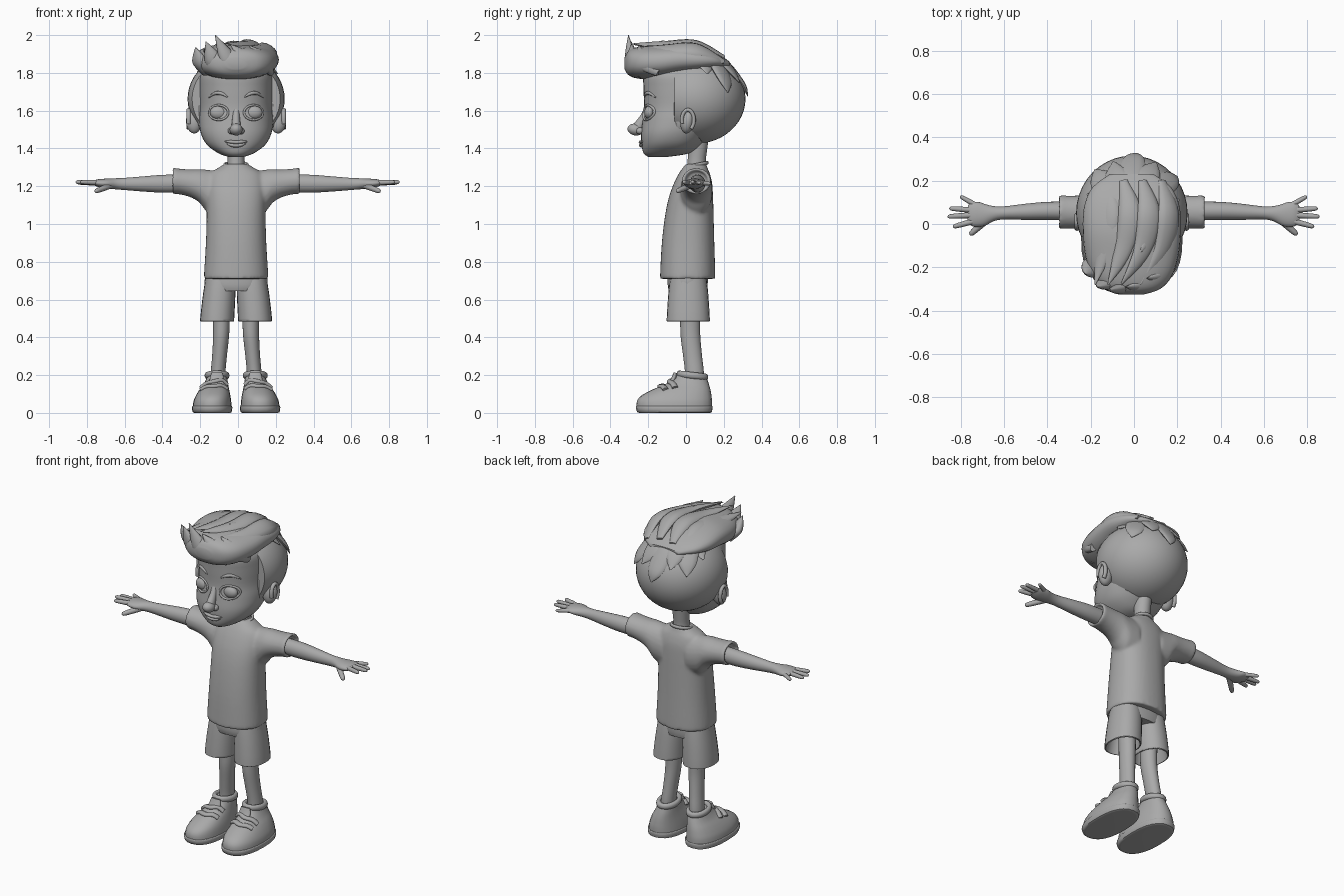
import bpy, bmesh
from math import sin, cos, pi, radians
from mathutils import Vector, Matrix
from mathutils.bvhtree import BVHTree

if "Cube" in bpy.data.objects:
    bpy.data.objects.remove(bpy.data.objects["Cube"], do_unlink=True)

CX = -0.01                      # the figure stands slightly off the middle
clay = bpy.data.materials.new("clay grey")
clay.use_nodes = True
clay.diffuse_color = (0.4, 0.4, 0.4, 1)
clay.node_tree.nodes["Principled BSDF"].inputs["Base Color"].default_value = (0.4, 0.4, 0.4, 1)


def finish(name, bm, mirror=False, cx=CX):
    bmesh.ops.recalc_face_normals(bm, faces=bm.faces[:])
    mesh = bpy.data.meshes.new(name)
    bm.to_mesh(mesh)
    bm.free()
    mesh.materials.append(clay)
    ob = bpy.data.objects.new(name, mesh)
    ob.location.x = cx
    bpy.context.collection.objects.link(ob)
    bpy.ops.object.select_all(action='DESELECT')
    ob.select_set(True)
    bpy.context.view_layer.objects.active = ob
    bpy.ops.object.shade_smooth_by_angle(angle=radians(50))
    if mirror:
        ob.modifiers.new("Mirror", 'MIRROR').use_mirror_merge = False
    return ob


def skin(name, rings, up=(0, 0, 1), axis=None, k=4, n=24, power=2, closed=False, **kw):
    """Skin smoothed rings (x, y, z, side radius, up radius) into a tube."""
    src = [Vector(r) for r in rings]
    m = len(src)
    at = lambda i: src[i % m] if closed else src[max(0, min(m - 1, i))]
    path = []
    for i in range(m if closed else m - 1):
        p0, p1, p2, p3 = at(i - 1), at(i), at(i + 1), at(i + 2)
        for j in range(k):
            t = j / k
            path.append(0.5 * (2 * p1 + (p2 - p0) * t + (2 * p0 - 5 * p1 + 4 * p2 - p3) * t * t
                               + (3 * p1 - p0 - 3 * p2 + p3) * t ** 3))
    if not closed:
        path.append(src[-1])
    bm, loops, q = bmesh.new(), [], len(path)
    for i, r in enumerate(path):
        a, b = (path[i - 1], path[(i + 1) % q]) if closed else (path[max(i - 1, 0)], path[min(i + 1, q - 1)])
        c = Vector(r[:3])
        t = Vector(axis) if axis else (Vector(b[:3]) - Vector(a[:3])).normalized()
        side = (up(c) if callable(up) else Vector(up)).cross(t).normalized()
        over = t.cross(side)
        loop = []
        for j in range(n):
            u, v = cos(2 * pi * j / n), sin(2 * pi * j / n)
            u, v = [(1 if w > 0 else -1) * abs(w) ** (2 / power) for w in (u, v)]
            loop.append(bm.verts.new(c + side * u * max(r[3], .001) + over * v * max(r[4], .001)))
        loops.append(loop)
    for i in range(q if closed else q - 1):
        a, b = loops[i], loops[(i + 1) % q]
        for j in range(n):
            bm.faces.new((a[j], a[(j + 1) % n], b[(j + 1) % n], b[j]))
    if not closed:
        bm.faces.new(loops[0])
        bm.faces.new(loops[-1])
    return finish(name, bm, **kw)


def stack(name, levels, x=0, **kw):
    """Horizontal rings given as (z, front y, back y, half width)."""
    rings = [(x, (f + b) / 2, z, w, (b - f) / 2) for z, f, b, w in levels]
    return skin(name, rings, up=(0, 1, 0), axis=(0, 0, 1), **kw)


def ball(name, loc, size, tilt=0, cut=None, **kw):
    bm = bmesh.new()
    bmesh.ops.create_uvsphere(bm, u_segments=40, v_segments=24, radius=1)
    bm.transform(Matrix.Translation(loc) @ Matrix.Rotation(tilt, 4, 'X') @ Matrix.Diagonal((*size, 1)))
    if cut is not None:         # trim away everything in front of y = cut
        geo = bm.verts[:] + bm.edges[:] + bm.faces[:]
        edge = bmesh.ops.bisect_plane(bm, geom=geo, plane_co=(0, cut, 0), plane_no=(0, -1, 0), clear_outer=True)
        bmesh.ops.contextual_create(bm, geom=[e for e in edge['geom_cut'] if isinstance(e, bmesh.types.BMEdge)])
    return finish(name, bm, **kw)


def projector(ob, way):
    tree = BVHTree.FromPolygons([v.co for v in ob.data.vertices], [p.vertices[:] for p in ob.data.polygons])
    way = Vector(way)
    return lambda p: tree.ray_cast(Vector(p) - way, way)[0] or Vector(p)


# Head and face
head = stack("head", [(1.355, -.2, -.1, .04), (1.375, -.225, .02, .095), (1.42, -.235, .08, .155),
                      (1.48, -.238, .13, .187), (1.55, -.23, .2, .197), (1.62, -.222, .24, .195),
                      (1.72, -.225, .26, .198), (1.8, -.22, .25, .19), (1.87, -.15, .18, .13),
                      (1.9, -.05, .08, .05)], n=40, power=2.25)
hit = projector(head, (0, 1, 0))


def on_face(name, pts, a, b, taper=True, **kw):
    rings = []
    for i, (x, z) in enumerate(pts):
        w = .35 if taper and i in (0, len(pts) - 1) else 1
        rings.append((*hit((x, 0, z)), a * w, b * w))
    return skin(name, rings, up=(0, -1, 0), n=12, **kw)


eye = hit((.092, 0, 1.59))
ball("eyes", eye + Vector((0, .012, 0)), (.047, .028, .036), mirror=True)
on_face("eyelids", [(.092 + .05 * cos(i * pi / 6), 1.59 + .039 * sin(i * pi / 6)) for i in range(12)],
        .006, .008, taper=False, closed=True, mirror=True)
on_face("eyebrows", [(.045, 1.672), (.075, 1.69), (.11, 1.692), (.145, 1.67)], .009, .009, mirror=True)
skin("nose_bridge", [(0, -.205, 1.6, .02, .02), (0, -.225, 1.56, .02, .022), (0, -.255, 1.51, .026, .03)], up=(0, -1, 0))
ball("nose", (0, -.268, 1.5), (.034, .042, .031), tilt=-.2)
ball("nostrils", (.026, -.243, 1.493), (.018, .022, .018), mirror=True)
on_face("upper_lip", [(-.06, 1.437), (-.03, 1.435), (0, 1.432), (.03, 1.435), (.06, 1.437)], .009, .014)
on_face("lower_lip", [(-.05, 1.427), (-.02, 1.417), (.02, 1.417), (.05, 1.427)], .01, .014)
ball("ears", (.222, .008, 1.545), (.043, .037, .066), tilt=-.15, mirror=True)
skin("ear_rims", [(.252, .01 + .032 * cos(a * .5), 1.55 + .054 * sin(a * .5), .01, .012) for a in range(-2, 8)],
     up=(1, 0, 0), n=10, mirror=True)

# Hair: cropped cap, swept top and tapered locks
CORE, SIZE = Vector((0, .05, 1.662)), Vector((.257, .265, .237))
ball("hair_cap", CORE, SIZE, cut=-.06)
ball("sideburns", (.178, -.035, 1.6), (.03, .032, .11), mirror=True)
top = [(-.326, 1.82, 1.88, .05), (-.3, 1.785, 1.92, .13), (-.24, 1.768, 1.94, .185), (-.14, 1.768, 1.95, .216),
       (-.03, 1.785, 1.955, .226), (.08, 1.8, 1.935, .22), (.17, 1.82, 1.9, .18), (.23, 1.83, 1.86, .1)]
skin("hair_top", [(0, y, (lo + hi) / 2, w, (hi - lo) / 2) for y, lo, hi, w in top], axis=(0, 1, 0), n=32, power=2.3)


def lock(name, pts, width, depth):
    shape = [.35, 1, .8, .05] if len(pts) == 4 else [.7, 1, .05]
    outward = lambda c: c - Vector((0, 0, 1.66))
    skin(name, [(*p, width * s, depth * s) for p, s in zip(pts, shape)], up=outward, n=12, k=6)


for turn, tip in [(-72, 34), (-48, 16), (-26, 24), (-4, 3), (20, 20), (44, 8), (70, 32)]:
    pts = []
    for lift, s in [(72, 1), (54, 1), (tip + 16, 1), (tip, 1.05)]:
        a, e = radians(turn + (72 - lift) * .12), radians(lift)
        pts.append(CORE + s * SIZE * Vector((sin(a) * cos(e), cos(a) * cos(e), sin(e))))
    lock("back_lock", pts, .062, .018)
for a, b, c in [((.03, -.25, 1.8), (-.04, -.292, 1.87), (-.11, -.305, 2.0)),
                ((-.08, -.23, 1.8), (-.12, -.272, 1.87), (-.16, -.29, 1.965)),
                ((-.16, -.17, 1.8), (-.192, -.21, 1.86), (-.215, -.23, 1.935)),
                ((.11, -.23, 1.8), (.06, -.28, 1.87), (-.03, -.29, 1.95)),
                ((.18, -.14, 1.81), (.145, -.23, 1.87), (.07, -.25, 1.945))]:
    lock("front_lock", (a, b, c), .048, .03)
for x, sweep, z in [(-.13, -.04, 1.915), (-.04, -.07, 1.94), (.05, -.1, 1.945), (.14, -.1, 1.92)]:
    lock("top_lock", [(x, .2, z - .06), (x + .03, .05, z), (x, -.12, z), (x + sweep, -.28, z + .01)], .055, .026)
lock("crown_spike", [(.1, .02, 1.93), (.08, -.06, 1.945), (.04, -.13, 1.97)], .035, .018)

# Neck and shirt
stack("neck", [(1.27, 0, .11, .05), (1.33, .008, .105, .045), (1.38, .01, .11, .046), (1.45, .0, .12, .05)])
shirt = [stack("shirt", [(.71, -.135, .152, .168), (.73, -.137, .155, .17), (.9, -.128, .15, .16), (1.05, -.11, .146, .156),
                         (1.15, -.088, .143, .158), (1.22, -.062, .138, .155), (1.27, -.036, .125, .135),
                         (1.3, -.015, .112, .09), (1.318, .0, .108, .062)], n=40, power=2.3)]
for s in (1, -1):
    sleeve = [(.08, 1.16, .085, .12), (.15, 1.172, .085, .115), (.19, 1.2, .082, .09), (.24, 1.215, .077, .074),
              (.3, 1.225, .076, .068), (.338, 1.229, .077, .069), (.338, 1.229, .06, .055), (.31, 1.227, .058, .053)]
    shirt.append(skin("sleeve", [(s * x, .055, z, a, b) for x, z, a, b in sleeve], axis=(s, 0, 0), k=2))
bpy.ops.object.select_all(action='DESELECT')
for ob in shirt:
    ob.select_set(True)
bpy.context.view_layer.objects.active = shirt[0]
bpy.ops.object.join()
weld = shirt[0].modifiers.new("Weld", 'REMESH')
weld.mode, weld.voxel_size, weld.use_smooth_shade = 'VOXEL', .009, True
relax = shirt[0].modifiers.new("Relax", 'SMOOTH')
relax.factor, relax.iterations = .5, 6
skin("collar", [(.06 * cos(i * pi / 6), .054 + .058 * sin(i * pi / 6), 1.312 + .012 * sin(i * pi / 6), .008, .01)
                for i in range(12)], closed=True, n=10)

# Arms, hands and fingers
HX = -.002
skin("arms", [(.3, .06, 1.214, .043, .048), (.4, .06, 1.213, .042, .047), (.5, .056, 1.212, .037, .04),
              (.6, .051, 1.212, .03, .032), (.65, .048, 1.213, .036, .029), (.7, .043, 1.214, .055, .026),
              (.74, .046, 1.217, .056, .02), (.765, .047, 1.218, .04, .01)], mirror=True, cx=HX)
fingers = [("little_fingers", (.72, .083, 1.217), (.8, .128, 1.214), .011),
           ("ring_fingers", (.73, .063, 1.219), (.85, .072, 1.218), .012),
           ("middle_fingers", (.73, .042, 1.22), (.858, .034, 1.222), .0125),
           ("index_fingers", (.73, .015, 1.219), (.833, -.013, 1.222), .0125),
           ("thumbs", (.67, .025, 1.205), (.755, -.05, 1.172), .015)]
for name, base, tip, r in fingers:
    a, b = Vector(base), Vector(tip)
    skin(name, [(*a.lerp(b, t), r * s, r * s) for t, s in [(0, 1.1), (.35, 1.05), (.7, .95), (.93, .75), (1, .15)]],
         n=12, mirror=True, cx=HX)

# Shorts with open legs
stack("shorts_seat", [(.645, -.09, .11, .15), (.68, -.097, .115, .167), (.76, -.095, .115, .16)], power=2.3)
trouser = [(.6, .09, .07, .085), (.495, .1, .08, .102), (.486, .1, .084, .108), (.486, .1, .089, .113),
           (.5, .1, .09, .114), (.6, .092, .087, .108), (.67, .086, .083, .102), (.72, .084, .078, .095)]
skin("shorts_legs", [(x, .012, z, a, b) for z, x, a, b in trouser], up=(0, 1, 0), axis=(0, 0, 1),
     k=2, power=2.2, mirror=True)

# Legs and shoes
skin("legs", [(.08, .02, .64, .048, .055), (.078, .022, .48, .044, .053), (.08, .024, .4, .042, .052),
              (.088, .035, .3, .039, .05), (.096, .045, .21, .039, .05), (.1, .045, .12, .04, .05)],
     up=(0, 1, 0), axis=(0, 0, 1), mirror=True)
stack("soles", [(0, -.24, .12, .088), (.004, -.258, .136, .103), (.03, -.266, .141, .107), (.036, -.262, .138, .103)],
      x=.127, k=2, power=2.4, mirror=True)
upper = [(.02, -.262, .138, .104, .127), (.06, -.26, .138, .1, .126), (.09, -.238, .135, .092, .122),
         (.12, -.185, .13, .08, .116), (.15, -.115, .122, .066, .108), (.18, -.065, .112, .056, .102),
         (.205, -.045, .105, .05, .1)]
shoe = skin("shoes", [(x, (f + b) / 2, z, w, (b - f) / 2) for z, f, b, w, x in upper],
            up=(0, 1, 0), axis=(0, 0, 1), power=2.25, mirror=True)
skin("ankle_collars", [(.101 + .052 * cos(i * pi / 6), .034 + .07 * sin(i * pi / 6), .198 - .008 * sin(i * pi / 6), .014, .018)
                       for i in range(12)], closed=True, n=12, mirror=True)
skin("shoe_tongues", [(.104, -.095, .14, .035, .012), (.102, -.068, .175, .038, .014), (.101, -.055, .212, .03, .01)],
     up=(0, -1, 0), mirror=True)
down = projector(shoe, (0, 0, -1))
for y in (-.085, -.135):
    path = [down((.117 + dx, y + abs(dx) * .4, .3)) for dx in (-.068, -.04, 0, .04, .068)]
    skin("shoe_straps", [(*p, .017, .012) for p in path], n=12, mirror=True)
